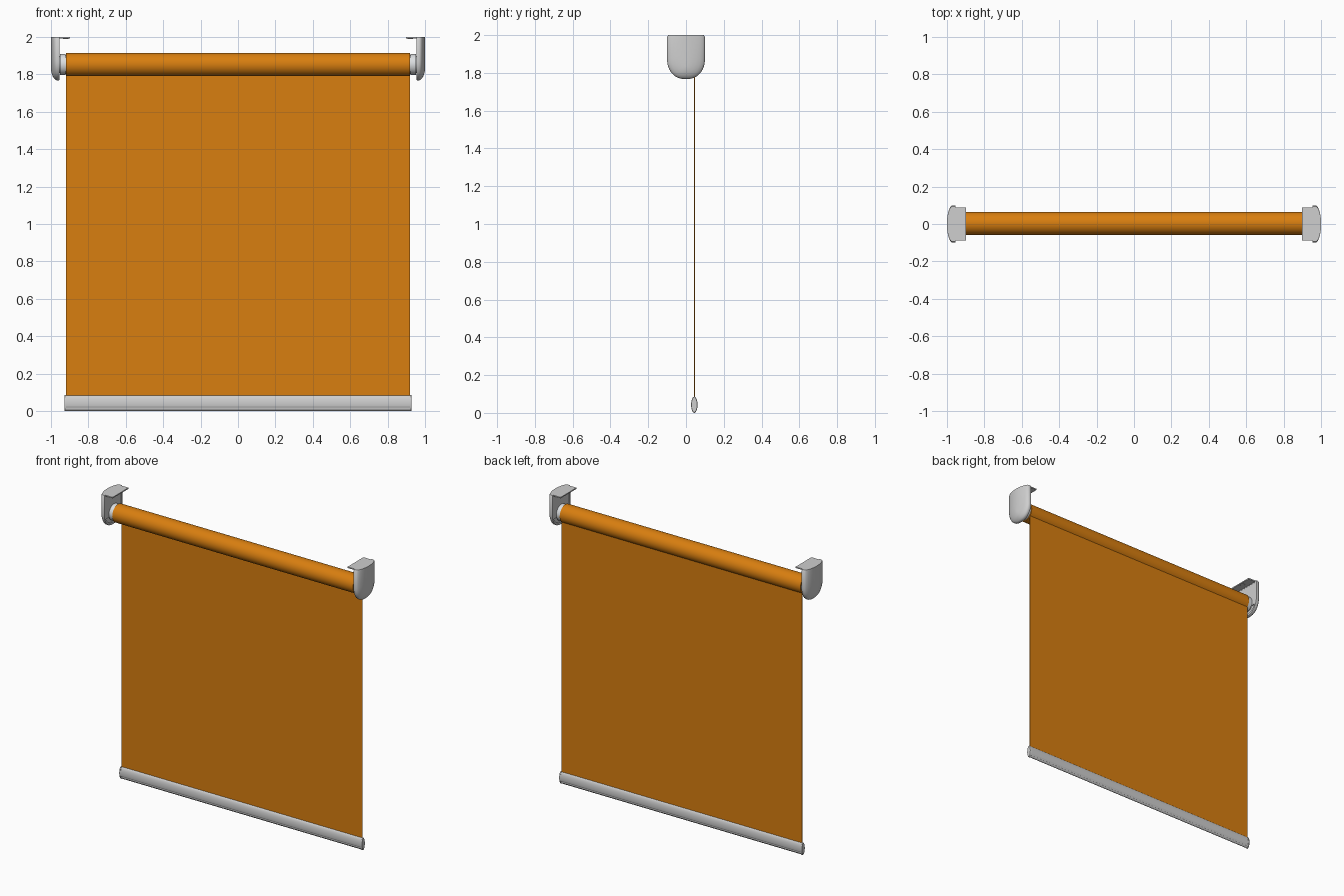
import bpy, bmesh, math

if "Cube" in bpy.data.objects:
    bpy.data.objects.remove(bpy.data.objects["Cube"])


def material(name, color):
    m = bpy.data.materials.new(name)
    m.diffuse_color = (*color, 1)
    m.use_nodes = True
    m.node_tree.nodes["Principled BSDF"].inputs["Base Color"].default_value = m.diffuse_color
    return m


ORANGE = material("orange fabric", (0.69, 0.21, 0.005))
GREY = material("light grey plastic", (0.62, 0.62, 0.62))
PALE = material("pale hub plastic", (0.72, 0.74, 0.76))


def finish(name, bm, mat, angle=35):
    bmesh.ops.recalc_face_normals(bm, faces=bm.faces)
    me = bpy.data.meshes.new(name)
    bm.to_mesh(me)
    bm.free()
    me.materials.append(mat)
    ob = bpy.data.objects.new(name, me)
    bpy.context.collection.objects.link(ob)
    bpy.ops.object.select_all(action='DESELECT')
    ob.select_set(True)
    bpy.context.view_layer.objects.active = ob
    bpy.ops.object.shade_smooth_by_angle(angle=math.radians(angle))
    return ob


def loft(name, rings, mat, angle=35):
    """Skin a list of closed rings of points and cap both ends."""
    bm = bmesh.new()
    vs = [[bm.verts.new(p) for p in r] for r in rings]
    n = len(vs[0])
    for a, b in zip(vs, vs[1:]):
        for i in range(n):
            j = (i + 1) % n
            bm.faces.new((a[i], a[j], b[j], b[i]))
    bm.faces.new(vs[0])
    bm.faces.new(vs[-1])
    return finish(name, bm, mat, angle)


def ellipse(x, cy, cz, ry, rz, n=48):
    return [(x, cy + ry * math.cos(2 * math.pi * i / n),
             cz + rz * math.sin(2 * math.pi * i / n)) for i in range(n)]


def box(name, x0, x1, y0, y1, z0, z1, mat):
    quad = lambda x: [(x, y0, z0), (x, y1, z0), (x, y1, z1), (x, y0, z1)]
    return loft(name, [quad(x0), quad(x1)], mat)


# Rolled fabric tube and hanging sheet
CY, CZ, R = 0.003, 1.852, 0.062
loft("fabric_roll", [ellipse(x, CY, CZ, R, R, 64) for x in (-0.92, 0.92)], ORANGE)
box("fabric_sheet", -0.92, 0.92, 0.043, 0.047, 0.05, CZ - 0.03, ORANGE)


# Oval bottom bar with two fine grooves, and end caps
def bar_ring(x, n=64):
    pts = []
    for i, (px, y, z) in enumerate(ellipse(x, 0, 0, 0.015, 0.041, n)):
        k = 0.84 if abs(z + 0.025) < 0.003 else 1.0
        pts.append((px, 0.044 + y * k, 0.043 + z))
    return pts


loft("bottom_bar", [bar_ring(-0.922), bar_ring(0.922)], GREY)
for side, s in (("left", -1), ("right", 1)):
    loft("bar_end_" + side, [ellipse(s * x, 0.044, 0.043, 0.017 * k, 0.043 * k)
                             for x, k in ((0.918, 1), (0.925, 1), (0.928, 0.9))], GREY)

# Bracket cover outline: (half width, depth below top), square top, round bottom
half = [(0.094, 0), (0.1, 0.008), (0.1, 0.13)]
half += [(0.1 * math.cos(a) ** 0.85, 0.13 + 0.103 * math.sin(a))
         for a in [math.pi / 2 * i / 12 for i in range(1, 12)]]
outline = half + [(0, 0.233)] + [(-y, d) for y, d in reversed(half)]


def cover_ring(x, sy, sz, top=2.0):
    return [(x, y * sy, top - d * sz) for y, d in outline]


# Hollow inside, rim, then domed outside
COVER = [(0.962, 0.9, 0.88, 1.988), (0.953, 0.9, 0.88, 1.988), (0.953, 0.99, 0.99),
         (0.956, 1, 1), (0.968, 1, 1), (0.975, 0.975, 0.985), (0.981, 0.91, 0.96),
         (0.988, 0.76, 0.92), (0.994, 0.55, 0.86), (0.998, 0.33, 0.79), (1.0, 0.12, 0.72)]

for side, s in (("left", -1), ("right", 1)):
    loft("bracket_cover_" + side, [cover_ring(s * x, *r) for x, *r in COVER], GREY, 40)

    # Bent mounting plate: upright leg and top tab
    prof = [(0.898, 2.0), (0.96, 2.0), (0.96, 1.83), (0.954, 1.83), (0.954, 1.992), (0.898, 1.992)]
    loft("mounting_plate_" + side,
         [[(s * x, y, z) for x, z in prof] for y in (-0.087, 0.087)], GREY)

    # Screw boss under the tab
    loft("screw_boss_" + side,
         [[(s * 0.92 + 0.016 * math.cos(t * math.pi / 8), 0.016 * math.sin(t * math.pi / 8), z)
           for t in range(16)] for z in (1.988, 1.994)], GREY)

    # Stepped hub that carries the roll
    loft("roll_hub_" + side,
         [ellipse(s * x, CY, CZ, r, r) for x, r in
          ((0.90, 0.05), (0.921, 0.05), (0.921, 0.056), (0.95, 0.056), (0.95, 0.045), (0.965, 0.045))], PALE)
